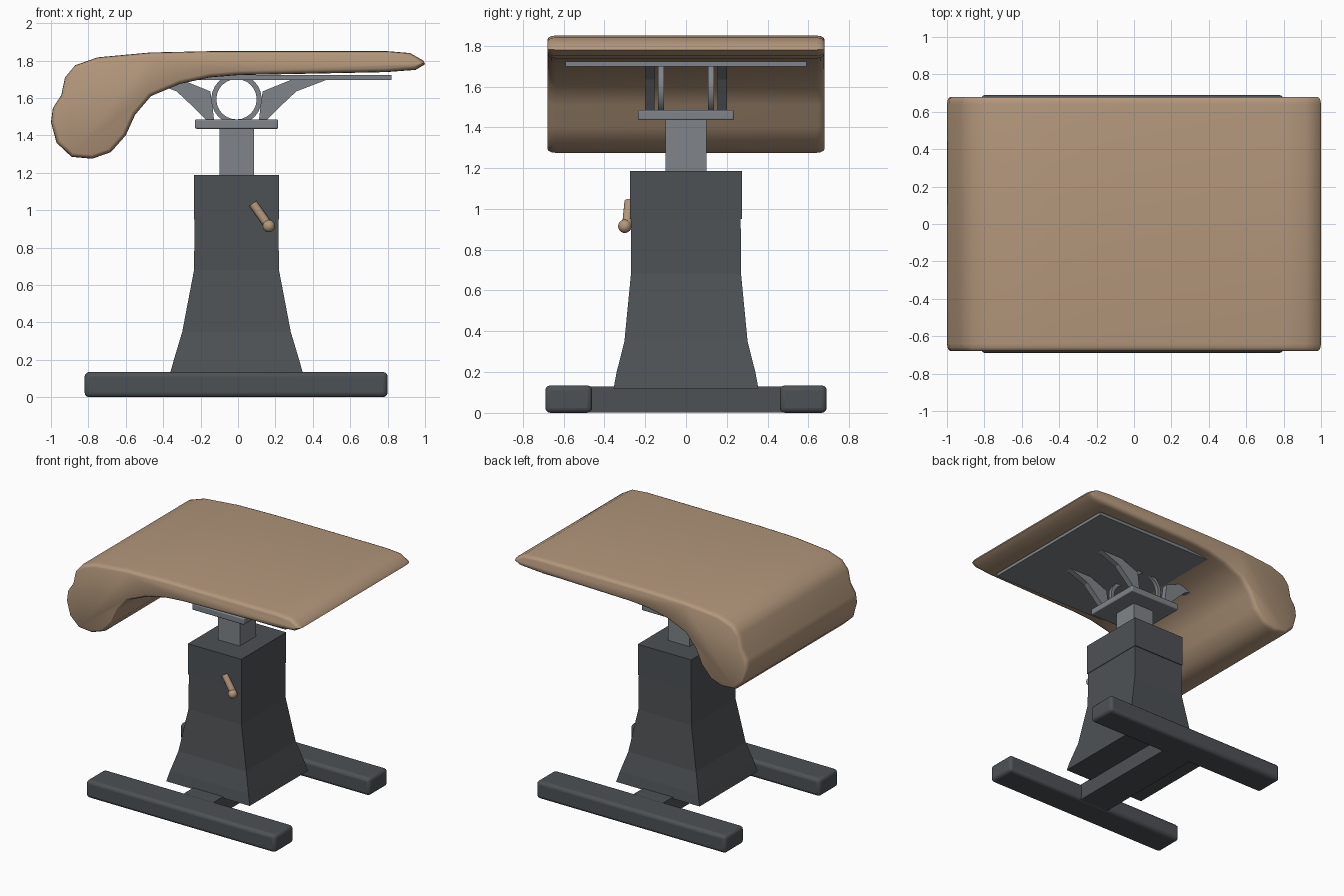
import bpy, bmesh, math
from mathutils import Vector, Matrix

if "Cube" in bpy.data.objects:
    bpy.data.objects.remove(bpy.data.objects["Cube"])


def material(name, rgb):
    m = bpy.data.materials.new(name)
    m.diffuse_color = (*rgb, 1)
    m.use_nodes = True
    m.node_tree.nodes["Principled BSDF"].inputs["Base Color"].default_value = m.diffuse_color
    return m


TAN = material("tan leather", (0.45, 0.31, 0.20))
DARK = material("dark grey", (0.075, 0.083, 0.09))
STEEL = material("steel grey", (0.215, 0.23, 0.25))


def finish(bm, name, mat, smooth=None, bevel=0):
    bmesh.ops.recalc_face_normals(bm, faces=bm.faces[:])
    me = bpy.data.meshes.new(name)
    bm.to_mesh(me)
    bm.free()
    ob = bpy.data.objects.new(name, me)
    bpy.context.collection.objects.link(ob)
    me.materials.append(mat)
    if bevel:
        mod = ob.modifiers.new("bevel", 'BEVEL')
        mod.width, mod.segments = bevel, 3
    if smooth:
        bpy.ops.object.select_all(action='DESELECT')
        bpy.context.view_layer.objects.active = ob
        ob.select_set(True)
        bpy.ops.object.shade_smooth_by_angle(angle=math.radians(smooth))
    return ob


def box(name, x, y, z, mat, bevel=0):
    bm = bmesh.new()
    size = [b - a for a, b in (x, y, z)]
    mid = [(a + b) / 2 for a, b in (x, y, z)]
    bmesh.ops.create_cube(bm, size=1, matrix=Matrix.Translation(mid) @ Matrix.Diagonal((*size, 1)))
    return finish(bm, name, mat, 40 if bevel else None, bevel)


def loft(name, rings, mat, smooth=None, closed=False):
    """Bridge equal-length point rings; cap the ends or close into a loop."""
    bm = bmesh.new()
    vs = [[bm.verts.new(p) for p in r] for r in rings]
    n = len(vs[0])
    pairs = list(zip(vs, vs[1:])) + ([(vs[-1], vs[0])] if closed else [])
    for a, b in pairs:
        for i in range(n):
            j = (i + 1) % n
            bm.faces.new((a[i], a[j], b[j], b[i]))
    if not closed:
        bm.faces.new(vs[0])
        bm.faces.new(vs[-1])
    return finish(bm, name, mat, smooth)


# Upholstered top: side profile swept across y with rounded rims
profile = [(.99, 1.80), (.92, 1.84), (.80, 1.85), (-.15, 1.85), (-.47, 1.843), (-.75, 1.817),
           (-.87, 1.775), (-.925, 1.71), (-.945, 1.615), (-.99, 1.545), (-1, 1.47), (-.97, 1.36),
           (-.89, 1.285), (-.78, 1.275), (-.68, 1.31), (-.60, 1.40), (-.55, 1.51), (-.465, 1.61),
           (-.31, 1.675), (-.15, 1.71), (0, 1.722), (.79, 1.738), (.95, 1.75), (1, 1.78)]


def inset(d):
    out = []
    for i, p in enumerate(profile):
        p = Vector(p)
        a, b = Vector(profile[i - 1]), Vector(profile[(i + 1) % len(profile)])
        n = (p - a).normalized() + (b - p).normalized()
        n = Vector((-n.y, n.x)).normalized()   # inward for this winding
        out.append(p + n * d)
    return out


steps = [(-.68, .022), (-.674, .010), (-.66, .003), (-.64, 0)]
steps += [(-y, d) for y, d in reversed(steps)]
loft("cushion_top", [[(p.x, y, p.y) for p in inset(d)] for y, d in steps], TAN, 50)

# Support plate, head plate and lifting post
box("support_plate", (-.30, .82), (-.59, .59), (1.697, 1.722), STEEL)
box("head_plate", (-.23, .215), (-.235, .235), (1.435, 1.485), STEEL, .008)
box("lifting_post", (-.10, .085), (-.10, .10), (1.10, 1.44), STEEL)

# Curved bracket arms and rings, in pairs
arm = [(.12, 1.48), (.16, 1.48), (.24, 1.56), (.32, 1.635), (.49, 1.70), (.30, 1.70), (.14, 1.635), (.13, 1.57)]
for side, sy in (("front", -1), ("back", 1)):
    for hand, sx in (("right", 1), ("left", -1)):
        loft(f"{side}_{hand}_bracket_arm",
             [[(sx * x - .008, sy * y, min(z, 1.70)) for x, z in arm] for y in (.155, .20)], STEEL)
    rings = []
    for k in range(24):
        a = math.tau * k / 24
        rings.append([(-.008 + r * math.cos(a), sy * y, 1.593 + r * math.sin(a))
                      for r, y in ((.108, .108), (.135, .108), (.135, .138), (.108, .138))])
    loft(f"{side}_bracket_ring", rings, STEEL, 40, closed=True)

# Pedestal column with flared foot, and collar
levels = [(.12, .357, .355), (.20, .335, .34), (.35, .29, .302), (.68, .227, .27), (.96, .224, .268)]
loft("pedestal_column", [[(-.008 + sx * hx, sy * hy, z) for sx, sy in ((-1, -1), (1, -1), (1, 1), (-1, 1))]
                         for z, hx, hy in levels], DARK)
box("pedestal_collar", (-.236, .22), (-.274, .274), (.95, 1.187), DARK)

# H-shaped base
for side, s in (("front", -1), ("back", 1)):
    box(f"{side}_foot", (-.82, .80), sorted((s * .46, s * .69)), (0, .135), DARK, .025)
box("base_crossbar", (-.135, .12), (-.48, .48), (.003, .13), DARK)

# Adjustment lever with ball knob
a, b = Vector((.08, -.278, 1.035)), Vector((.165, -.29, .915))
bm = bmesh.new()
rot = (b - a).to_track_quat('Z', 'Y').to_matrix().to_4x4()
bmesh.ops.create_cone(bm, cap_ends=True, segments=16, radius1=.024, radius2=.024, depth=(b - a).length,
                      matrix=Matrix.Translation((a + b) / 2) @ rot)
finish(bm, "lever_arm", TAN, 40)
bm = bmesh.new()
bmesh.ops.create_uvsphere(bm, u_segments=20, v_segments=12, radius=.033,
                          matrix=Matrix.Translation((.165, -.30, .915)))
finish(bm, "lever_knob", TAN, 60)
